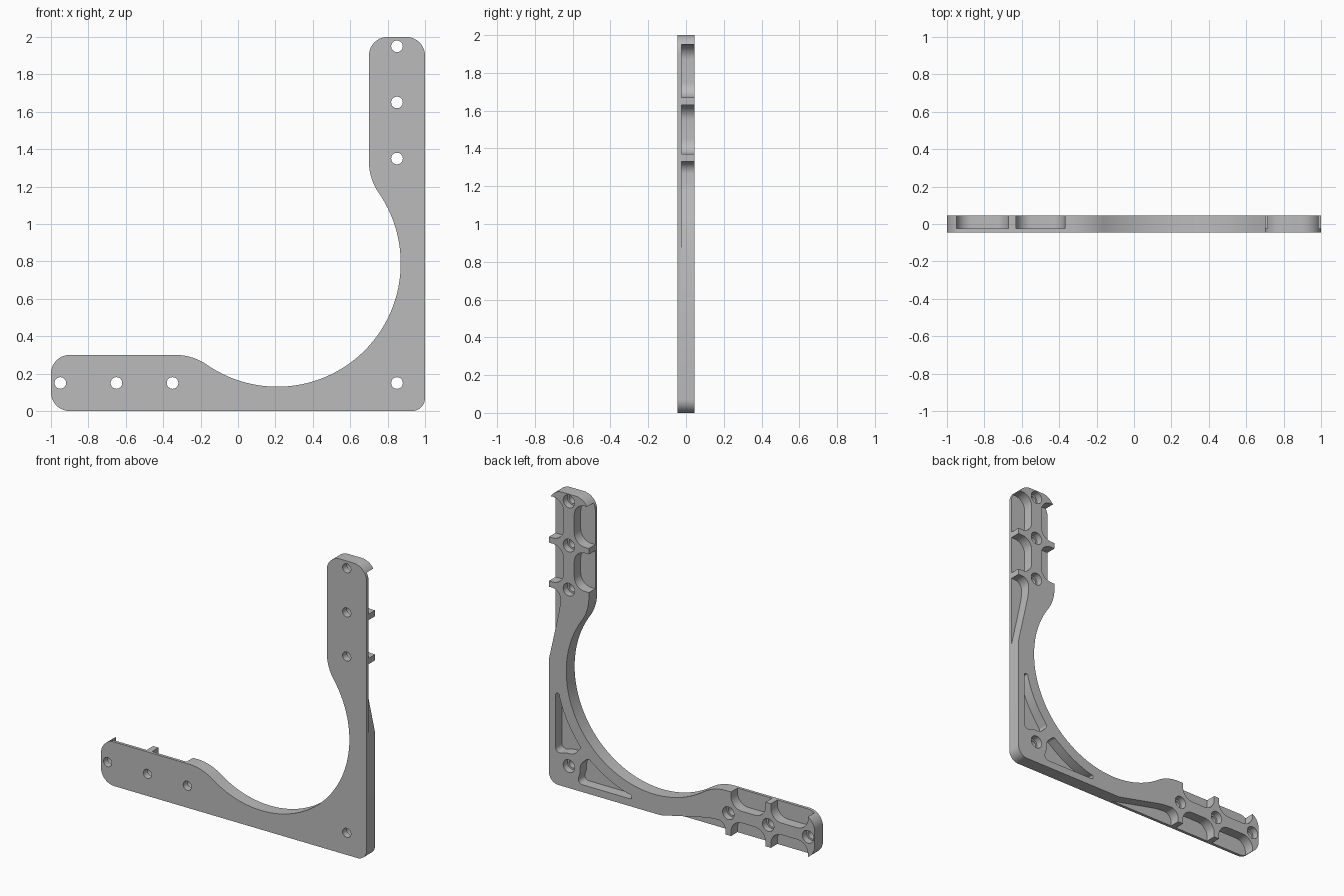
import bpy, bmesh, math
from mathutils import Vector

if "Cube" in bpy.data.objects:
    bpy.data.objects.remove(bpy.data.objects["Cube"], do_unlink=True)

BACK, FLOOR, FRONT = 0.045, -0.025, -0.045

grey = bpy.data.materials.new("plain_grey")
grey.use_nodes = True
grey.diffuse_color = (0.5, 0.5, 0.5, 1)
grey.node_tree.nodes["Principled BSDF"].inputs["Base Color"].default_value = (0.5, 0.5, 0.5, 1)


def arc(cx, cz, r, a0, a1, n=12):
    """Points on an arc, angles in degrees."""
    angles = [math.radians(a0 + (a1 - a0) * i / n) for i in range(n + 1)]
    return [(cx + r * math.cos(a), cz + r * math.sin(a)) for a in angles]


def flip(points):
    """Mirror across the diagonal that swaps the two arms."""
    return [(1 - z, 1 - x) for x, z in reversed(points)]


def rounded(corners, n=8):
    """Polygon from (x, z, radius) corners, each filleted."""
    out = []
    for i, (x, z, r) in enumerate(corners):
        p = Vector((x, z))
        a = Vector(corners[i - 1][:2]) - p
        b = Vector(corners[(i + 1) % len(corners)][:2]) - p
        if r == 0:
            out.append((x, z))
            continue
        half = a.angle(b) / 2
        reach = min(r / math.tan(half), a.length * 0.49, b.length * 0.49)
        r = reach * math.tan(half)
        a.normalize()
        b.normalize()
        centre = p + (a + b).normalized() * (r / math.sin(half))
        start, end = p + a * reach - centre, p + b * reach - centre
        for k in range(n + 1):
            v = start.lerp(end, k / n).normalized() * r + centre
            out.append((v.x, v.y))
    return out


def prisms(name, outlines, y0, y1):
    """One mesh holding a prism along y for each outline."""
    bm = bmesh.new()
    for pts in outlines:
        face = bm.faces.new([bm.verts.new((x, y0, z)) for x, z in pts])
        ext = bmesh.ops.extrude_face_region(bm, geom=[face])
        moved = [v for v in ext["geom"] if isinstance(v, bmesh.types.BMVert)]
        bmesh.ops.translate(bm, verts=moved, vec=(0, y1 - y0, 0))
    bmesh.ops.recalc_face_normals(bm, faces=bm.faces)
    mesh = bpy.data.meshes.new(name)
    bm.to_mesh(mesh)
    bm.free()
    mesh.materials.append(grey)
    obj = bpy.data.objects.new(name, mesh)
    bpy.context.collection.objects.link(obj)
    return obj


# Bracket body: half the outline, then its mirror
RING = (0.21, 0.79, 0.66)
neck_z = RING[1] + math.sqrt(0.96 ** 2 - 0.79 ** 2)
join = math.degrees(math.atan2(neck_z - RING[1], 0.79))
half = arc(0.93, 0.07, 0.07, -45, 0, 6)
half += arc(0.9, 1.9, 0.1, 0, 90) + arc(0.8, 1.9, 0.1, 90, 180)
half += arc(1.0, neck_z, 0.3, 180, 180 + join, 14)
half += arc(*RING, join, -45, 36)[1:]
bracket = prisms("bracket", [half + flip(half)[1:-1]], FRONT, BACK)

# Open pockets on both sides of the arm spine
pockets = []
for z0, z1 in ((1.37, 1.63), (1.67, 1.95)):
    for edge, spine in ((1.06, 0.89), (0.64, 0.81)):
        pockets.append(rounded([(edge, z0, 0), (spine, z0, 0.08),
                                (spine, z1, 0.08), (edge, z1, 0)]))

# Tapered pocket along the outer edge of the neck
pockets.append(rounded([(1.06, 1.33, 0), (0.91, 1.33, 0.07), (0.92, 1.2, 0.3),
                        (0.955, 1.04, 0.5), (1.0, 0.84, 0), (1.06, 0.84, 0)]))

# Closed pocket beside the corner hole, following the ring
rim = [(x, z, 0) for x, z in arc(RING[0], RING[1], 0.735, -36, -15, 12)]
pockets.append(rounded([(0.95, 0.62, 0.014), (0.922, 0.625, 0.014)] + rim[::-1][:-1]
                       + [(0.76, 0.295, 0.02), (0.815, 0.235, 0.06),
                          (0.87, 0.235, 0.06), (0.95, 0.21, 0.03)]))
pockets += [flip(p) for p in pockets]

# Screw holes with wider recesses at the back
spots = [(0.85, z) for z in (1.35, 1.65, 1.95)]
spots += flip(spots) + [(0.85, 0.15)]
holes = [arc(x, z, 0.031, 0, 348.75, 31) for x, z in spots]
recesses = [arc(x, z, 0.043, 0, 348.75, 31) for x, z in spots]

cutters = [prisms("pocket_cutter", pockets, FLOOR, 0.1),
           prisms("recess_cutter", recesses, 0.0, 0.1),
           prisms("hole_cutter", holes, -0.1, 0.11)]
for cutter in cutters:
    cutter.hide_render = True
    mod = bracket.modifiers.new(cutter.name, "BOOLEAN")
    mod.operation = "DIFFERENCE"
    mod.solver = "EXACT"
    mod.object = cutter

# Apply the cuts and shade
bpy.ops.object.select_all(action="DESELECT")
bracket.select_set(True)
bpy.context.view_layer.objects.active = bracket
for mod in list(bracket.modifiers):
    bpy.ops.object.modifier_apply(modifier=mod.name)
for cutter in cutters:
    bpy.data.objects.remove(cutter, do_unlink=True)
bpy.ops.object.shade_smooth_by_angle(angle=math.radians(30))
